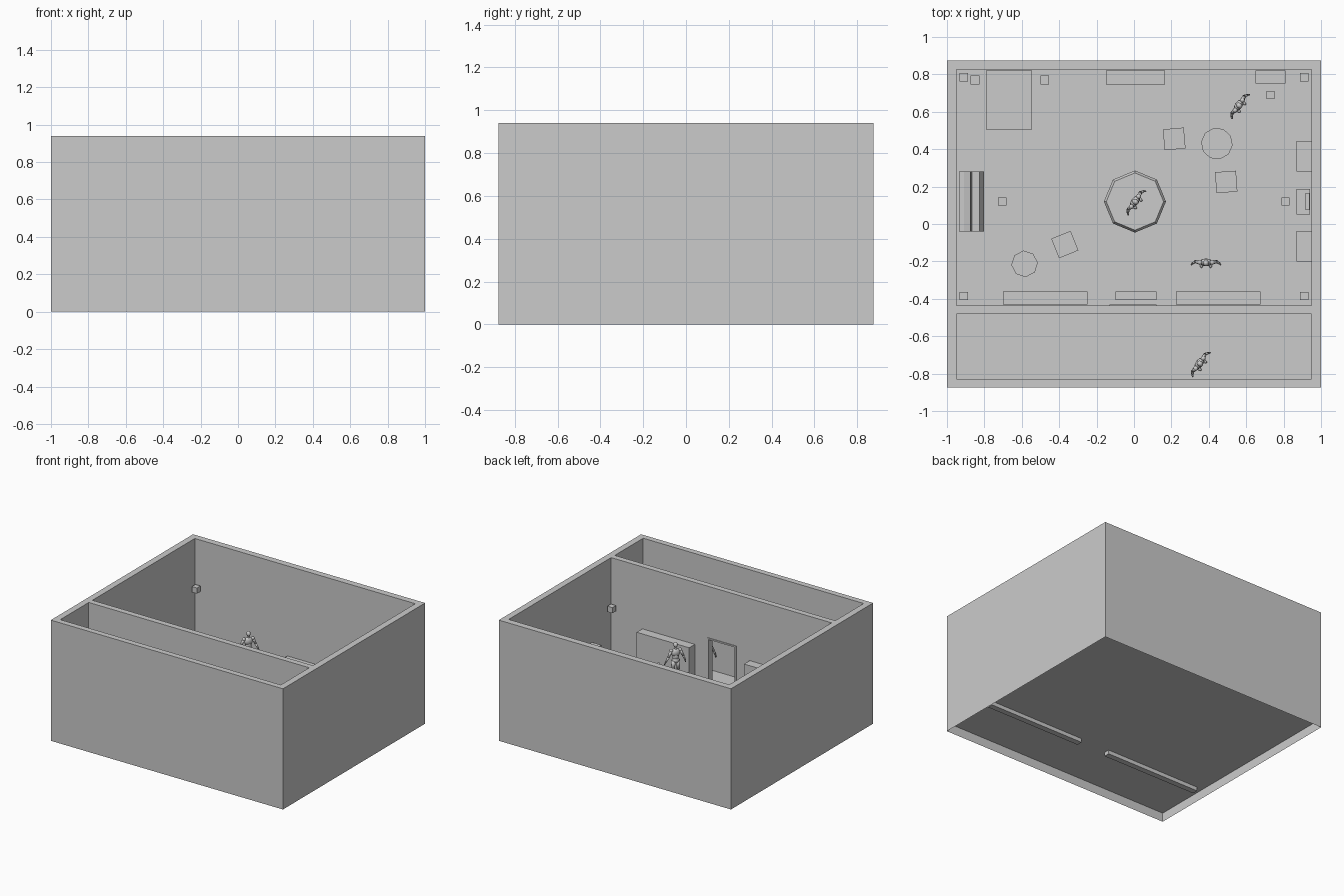
import bpy, bmesh, math
from mathutils import Vector, Matrix

if "Cube" in bpy.data.objects:
    bpy.data.objects.remove(bpy.data.objects["Cube"])

FLOOR = 0.07
TOP = 0.94


def finish(name, bm, smooth=False):
    me = bpy.data.meshes.new(name)
    bm.to_mesh(me)
    bm.free()
    ob = bpy.data.objects.new(name, me)
    bpy.context.collection.objects.link(ob)
    if smooth:
        for p in me.polygons:
            p.use_smooth = True
    return ob


def box(name, x0, x1, y0, y1, z0, z1, rot=0.0):
    bm = bmesh.new()
    bmesh.ops.create_cube(bm, size=1)
    bmesh.ops.scale(bm, vec=(x1 - x0, y1 - y0, z1 - z0), verts=bm.verts)
    ob = finish(name, bm)
    ob.location = ((x0 + x1) / 2, (y0 + y1) / 2, (z0 + z1) / 2)
    ob.rotation_euler.z = math.radians(rot)
    return ob


def prism(name, x, y, r, z0, z1, sides, rot=0.0, r_top=None):
    bm = bmesh.new()
    bmesh.ops.create_cone(bm, cap_ends=True, segments=sides, radius1=r,
                          radius2=r if r_top is None else r_top, depth=z1 - z0)
    ob = finish(name, bm)
    ob.location = (x, y, (z0 + z1) / 2)
    ob.rotation_euler.z = math.radians(rot)
    return ob


def extrude_xz(name, pts, y0, y1):
    bm = bmesh.new()
    f = bm.faces.new([bm.verts.new((x, y0, z)) for x, z in pts])
    new = bmesh.ops.extrude_face_region(bm, geom=[f])["geom"]
    bmesh.ops.translate(bm, vec=(0, y1 - y0, 0),
                        verts=[v for v in new if isinstance(v, bmesh.types.BMVert)])
    bmesh.ops.recalc_face_normals(bm, faces=bm.faces)
    return finish(name, bm)


def outer_walls():
    # hollow wall ring: outside, rim and inside, open underneath
    bm = bmesh.new()

    def ring(x, y0, y1, z):
        return [bm.verts.new(p) for p in
                ((-x, y0, z), (x, y0, z), (x, y1, z), (-x, y1, z))]
    loops = [ring(1, -.875, .875, 0), ring(1, -.875, .875, TOP),
             ring(.95, -.83, .825, TOP), ring(.95, -.83, .825, FLOOR)]
    for a, b in zip(loops, loops[1:]):
        for i in range(4):
            j = (i + 1) % 4
            bm.faces.new((a[i], a[j], b[j], b[i]))
    finish("outer_walls", bm)
    bm = bmesh.new()
    bm.faces.new(ring_floor(bm))
    finish("floor", bm)


def ring_floor(bm):
    return [bm.verts.new((x, y, FLOOR)) for x, y in
            ((-1, -.875), (1, -.875), (1, .875), (-1, .875))]


def figure(name, x, y, z, angle, h=0.29):
    # standing body from tapered limbs and rounded joints, unit height
    bm = bmesh.new()

    def ball(c, r, s=(1, 1, 1)):
        m = Matrix.Translation(c) @ Matrix.Diagonal((r * s[0], r * s[1], r * s[2], 1))
        bmesh.ops.create_uvsphere(bm, u_segments=12, v_segments=8, radius=1, matrix=m)

    def limb(a, b, ra, rb):
        a, b = Vector(a), Vector(b)
        d = b - a
        m = Matrix.Translation((a + b) / 2) @ d.to_track_quat('Z', 'Y').to_matrix().to_4x4()
        bmesh.ops.create_cone(bm, cap_ends=True, segments=12, radius1=ra, radius2=rb,
                              depth=d.length, matrix=m)
        ball(b, rb)
    ball((0, -.01, .93), .062, (.85, 1, 1.12))
    limb((0, 0, .8), (0, 0, .89), .035, .03)
    ball((0, 0, .73), .1, (1.15, .68, 1.1))
    ball((0, 0, .62), .085, (1, .7, 1.3))
    ball((0, 0, .52), .095, (1.05, .75, .8))
    for s in (-1, 1):
        ball((s * .115, 0, .79), .045)
        limb((s * .115, 0, .79), (s * .19, .015, .63), .04, .03)
        limb((s * .19, .015, .63), (s * .25, -.02, .49), .03, .02)
        limb((s * .25, -.02, .49), (s * .27, -.045, .42), .02, .014)
        limb((s * .055, 0, .52), (s * .07, 0, .28), .06, .04)
        limb((s * .07, 0, .28), (s * .08, .01, .04), .042, .025)
        ball((s * .085, -.035, .025), .032, (1, 2.2, .8))
    ob = finish(name, bm, True)
    ob.scale = (h, h, h)
    ob.location = (x, y, z)
    ob.rotation_euler.z = math.radians(angle)


# Room shell and partition with doorway
outer_walls()
b = FLOOR - .03
extrude_xz("partition_wall", [(-.95, b), (-.13, b), (-.13, .54), (.12, .54), (.12, b),
                              (.95, b), (.95, TOP), (-.95, TOP)], -.48, -.435)
extrude_xz("door_frame", [(-.13, FLOOR), (-.118, FLOOR), (-.118, .528), (.108, .528),
                          (.108, FLOOR), (.12, FLOOR), (.12, .54), (-.13, .54)],
           -.482, -.43)
box("door_step", -.10, .12, -.405, -.36, FLOOR, .10)

# Tall cabinets beside the doorway
for n, x in (("left", -.70), ("right", .225)):
    box(n + "_tall_cabinet", x, x + .452, -.43, -.36, FLOOR, .46)

# Corner speakers
for x in (-.91, .91):
    for y in (-.385, .785):
        box("corner_speaker", x - .022, x + .022, y - .022, y + .022, .55, .594)

# Central pedestal and statue
prism("pedestal", .005, .12, .166, FLOOR, .435, 8)
prism("pedestal_cap", .005, .12, .166, .435, .455, 8, r_top=.153)
figure("statue", .005, .12, .455, 54)

# People
figure("person_centre", .385, -.205, FLOOR, 0)
figure("person_back", .56, .635, FLOOR, 54)
figure("person_corridor", .35, -.745, FLOOR, 54)

# Bed and night stands
box("bed", -.79, -.545, .505, .82, FLOOR, .16)
for x in (-.85, -.477):
    box("night_stand", x - .023, x + .023, .747, .793, FLOOR, .16)

# Back wall furniture
box("sideboard", -.15, .165, .745, .822, FLOOR, .24)
box("small_desk", .65, .81, .75, .822, FLOOR, .2)

# Right wall furniture with screen
for y in (-.20, .28):
    box("side_cabinet", .87, .948, y, y + .163, FLOOR, .37)
box("desk", .87, .94, .05, .188, FLOOR, .19)
box("screen", .918, .938, .075, .167, .19, .26)

# Keyboard instrument, stepped profile against left wall
extrude_xz("upright_keyboard", [(-.935, FLOOR), (-.805, FLOOR), (-.803, .16), (-.825, .195),
                                (-.865, .2), (-.875, .29), (-.91, .3), (-.935, .3)],
           -.04, .28)

# Stools
for x, y in ((-.705, .12), (.81, .12), (.73, .69)):
    box("stool", x - .022, x + .022, y - .022, y + .022, FLOOR, .14)

# Round tables and loose seats
prism("large_round_table", .443, .43, .085, FLOOR, .18, 10, 12)
prism("small_round_table", -.585, -.213, .071, FLOOR, .17, 8, 5)
for x, y, r in ((.215, .455, 5), (.493, .225, 4), (-.37, -.11, 22)):
    box("seat", x - .056, x + .056, y - .056, y + .056, FLOOR, .15, r)
